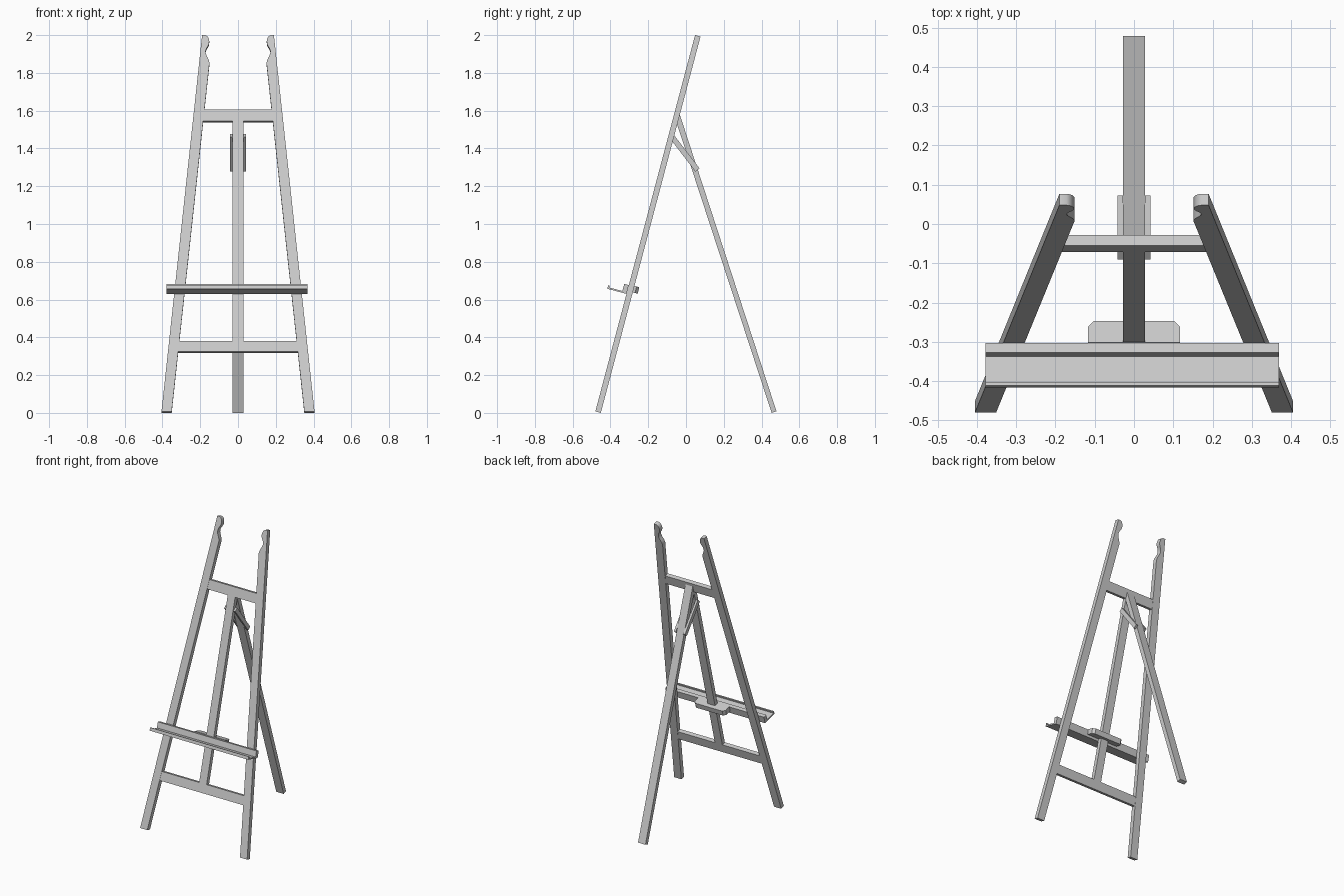
import bpy, bmesh, math
from mathutils import Vector

if "Cube" in bpy.data.objects:
    bpy.data.objects.remove(bpy.data.objects["Cube"])

LEAN = math.atan(0.265)
S, C = math.sin(LEAN), math.cos(LEAN)
T = 0.03  # frame thickness


def frame(x, v, w):
    """Leaning frame coordinates: x across, v up the slope, w backwards."""
    return Vector((x, -0.48 + v * S + w * C, T * S + v * C - w * S))


def prism(name, pts, place, d0, d1):
    """Extrude a 2D profile between depths d0 and d1, placed by a function."""
    bm = bmesh.new()
    a = [bm.verts.new(place(p, q, d0)) for p, q in pts]
    b = [bm.verts.new(place(p, q, d1)) for p, q in pts]
    bm.faces.new(a)
    bm.faces.new(b[::-1])
    n = len(pts)
    for i in range(n):
        j = (i + 1) % n
        bm.faces.new((a[j], a[i], b[i], b[j]))
    bmesh.ops.recalc_face_normals(bm, faces=bm.faces)
    me = bpy.data.meshes.new(name)
    bm.to_mesh(me)
    bm.free()
    ob = bpy.data.objects.new(name, me)
    bpy.context.collection.objects.link(ob)
    return ob


def mirror_x(ob):
    ob.modifiers.new("mirror", 'MIRROR').use_axis[0] = True


def v_of(z):
    return (z - T * S) / C


def inner(z):
    """Inner edge of the right leg at height z."""
    return 0.351 - 0.108 * z


def flat(x, z, w):  # profile in the frame plane, heights given as z
    return frame(x, v_of(z), w)


def across(v, w, x):  # cross-section in (v, w), extruded along x
    return frame(x, v, w)


def side(y, z, x):  # profile in the world side plane
    return Vector((x, y, z))


# Front legs with a scooped finial at the top
leg = prism("front_leg", [
    (0.351, T * S), (0.405, T * S), (0.19, 2.0), (0.172, 2.0), (0.162, 1.994),
    (0.155, 1.982), (0.152, 1.967), (0.154, 1.953), (0.160, 1.941),
    (0.167, 1.930), (0.171, 1.918), (0.171, 1.906), (0.167, 1.893),
    (0.160, 1.880), (0.154, 1.866), (0.151, 1.850), (inner(1.83), 1.83)],
    flat, 0, T)
mirror_x(leg)
bpy.context.view_layer.objects.active = leg
leg.select_set(True)
bpy.ops.object.shade_smooth_by_angle(angle=math.radians(35))

# Cross bars between the legs
for name, z0, z1 in (("upper_crossbar", 1.546, 1.607), ("lower_crossbar", 0.324, 0.382)):
    a, b = inner(z0) + 0.001, inner(z1) + 0.001
    prism(name, [(-a, z0), (a, z0), (b, z1), (-b, z1)], flat, 0.001, T - 0.001)

# Centre post
prism("centre_post", [(-0.028, 0.38), (0.028, 0.38), (0.028, 1.548), (-0.028, 1.548)],
      flat, 0.001, T - 0.001)

# Rear leg, its top cut flush with the back of the frame
prism("rear_leg", [(0.4535, 0.0), (0.479, 0.0083), (-0.033, 1.58), (-0.047, 1.527)],
      side, -0.028, 0.028)

# Side braces joining the post to the rear leg
ang = math.radians(-52.5)
d = Vector((math.cos(ang), math.sin(ang))) * 0.115
n = Vector((-d.y, d.x)).normalized() * 0.014
c = Vector((-0.009, 1.377))
brace = prism("brace", [tuple(p) for p in (c - d - n, c + d - n, c + d + n, c - d + n)],
              side, 0.0275, 0.042)
mirror_x(brace)

# Canvas tray: back rail, shelf and front lip in one section
prism("tray", [(0.644, 0), (0.692, 0), (0.692, -0.025), (0.653, -0.025), (0.653, -0.097),
               (0.664, -0.097), (0.664, -0.105), (0.644, -0.105)],
      across, -0.378, 0.369)

# Clamp block behind the tray, rear corners chamfered
prism("tray_clamp", [(-0.117, 0), (0.117, 0), (0.117, 0.042), (0.102, 0.057),
                     (-0.102, 0.057), (-0.117, 0.042)],
      lambda x, w, v: frame(x, v, w), 0.66, 0.695)
